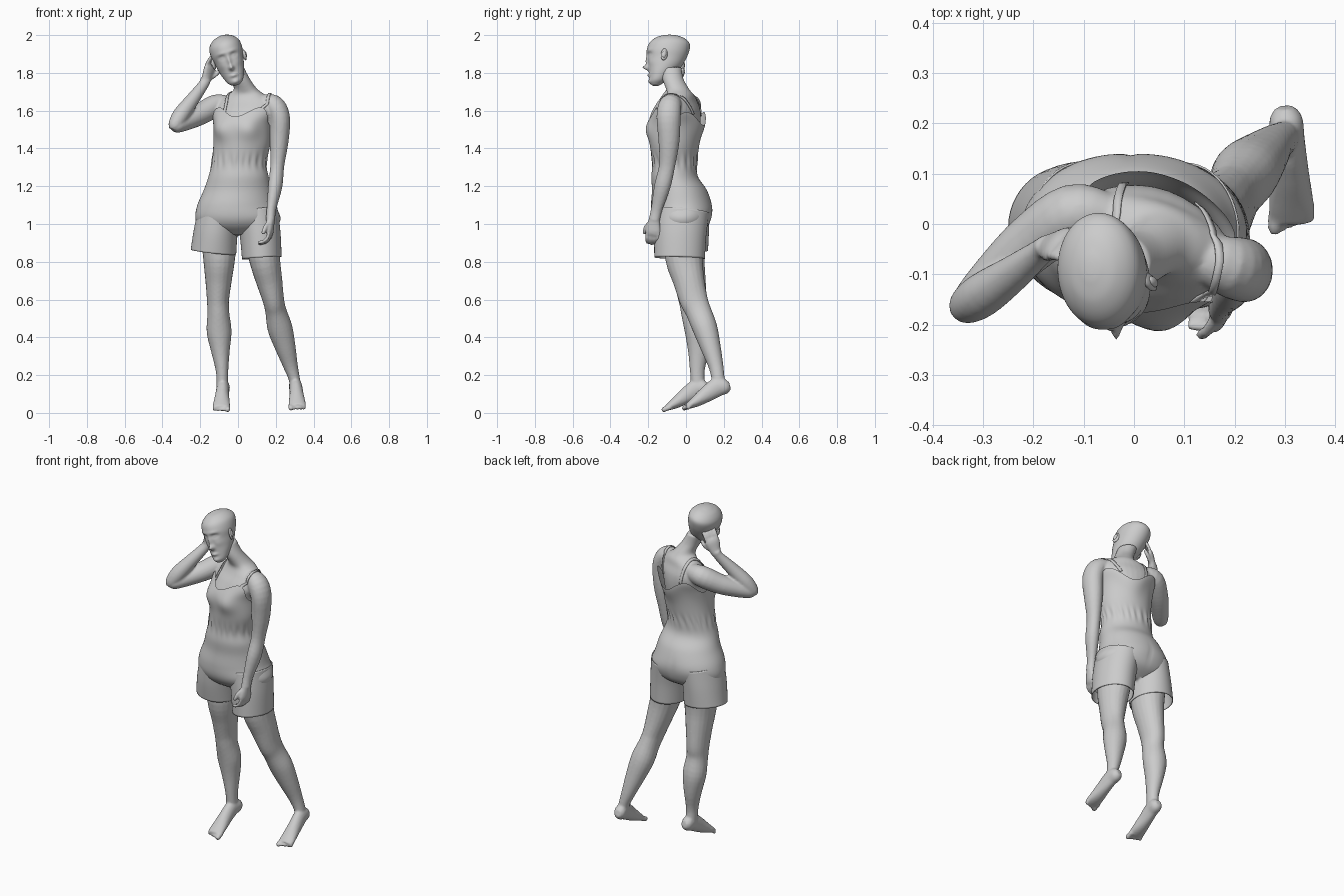
import bpy, bmesh
from math import sin, cos, pi, exp, radians
from mathutils import Vector, Matrix
from mathutils.bvhtree import BVHTree


def spline(rows, k=4):
    """Catmull-Rom through rows of equal length."""
    p = [rows[0]] + list(rows) + [rows[-1]]
    out = []
    for i in range(1, len(p) - 2):
        for j in range(k):
            t = j / k
            out.append([0.5 * (2 * b + (c - a) * t + (2 * a - 5 * b + 4 * c - d) * t * t
                               + (3 * b - a - 3 * c + d) * t ** 3)
                        for a, b, c, d in zip(*p[i - 1:i + 3])])
    return out + [list(rows[-1])]


def skin_rings(bm, rings, cap=True):
    vs = [[bm.verts.new(p) for p in r] for r in rings]
    n = len(vs[0])
    for a, b in zip(vs, vs[1:]):
        for i in range(n):
            bm.faces.new((a[i], a[(i + 1) % n], b[(i + 1) % n], b[i]))
    if cap:
        bm.faces.new(vs[0])
        bm.faces.new(vs[-1])


def loft(bm, rows, ref=(1, 0, 0), sides=20, k=4, flat=False, cap=True):
    """Rows are x, y, z, half width along ref, half depth."""
    pts, rings = spline(rows, k), []
    for i, r in enumerate(pts):
        t = Vector(pts[min(i + 1, len(pts) - 1)][:3]) - Vector(pts[max(i - 1, 0)][:3])
        t = Vector((0, 0, 1)) if flat else t.normalized()
        u = Vector(ref)
        u = (u - t * u.dot(t)).normalized()
        v = t.cross(u)
        rings.append([Vector(r[:3]) + u * r[3] * cos(2 * pi * s / sides)
                      + v * r[4] * sin(2 * pi * s / sides) for s in range(sides)])
    skin_rings(bm, rings, cap)


def tube(bm, pts, r, ref=(1, 0, 0)):
    """Finger or toe with a rounded tip."""
    tip = pts[-1] + (pts[-1] - pts[-2]).normalized() * r * 0.7
    loft(bm, [(*p, r, r) for p in pts] + [(*tip, r * 0.4, r * 0.4)], ref, 10, 2)


def finish(bm, name):
    bmesh.ops.recalc_face_normals(bm, faces=bm.faces)
    me = bpy.data.meshes.new(name)
    bm.to_mesh(me)
    bm.free()
    for f in me.polygons:
        f.use_smooth = True
    ob = bpy.data.objects.new(name, me)
    bpy.context.collection.objects.link(ob)
    return ob


# trunk sections: z, centre x, centre y, half width, half depth, twist
TRUNK = spline([(.94, 0, -.02, .09, .06, 0), (.98, 0, -.02, .19, .12, 0), (1.03, 0, -.024, .218, .148, 0),
                (1.10, -.008, -.025, .2, .153, 0), (1.18, 0, -.035, .174, .138, -2),
                (1.25, .003, -.06, .153, .116, -6), (1.32, .005, -.06, .139, .11, -10),
                (1.42, .02, -.06, .145, .121, -16), (1.53, .024, -.053, .15, .13, -20),
                (1.60, .035, -.04, .17, .112, -20), (1.65, .043, -.032, .155, .085, -20),
                (1.685, .045, -.03, .105, .072, -18), (1.715, .04, -.045, .066, .065, -10),
                (1.77, .01, -.07, .056, .06, 0), (1.83, -.02, -.08, .055, .06, 0)], 5)


def trunk_point(z, a, off):
    for p, q in zip(TRUNK, TRUNK[1:]):
        if z <= q[0]:
            break
    t = (z - p[0]) / (q[0] - p[0])
    _, cx, cy, rx, ry, tw = [m + (n - m) * t for m, n in zip(p, q)]
    v = Matrix.Rotation(radians(tw), 3, 'Z') @ Vector(((rx + off) * cos(a), (ry + off) * sin(a), 0))
    return v + Vector((cx, cy, z))


def angles(n):
    return [2 * pi * i / n for i in range(n)]


# body: neck and trunk, limbs, hands and feet fused by a voxel remesh
body = bmesh.new()
skin_rings(body, [[trunk_point(r[0], a, -.004) for a in angles(32)] for r in TRUNK])
loft(body, [(.12, -.06, 1.635, .045, .045), (.185, -.083, 1.63, .056, .06), (.22, -.092, 1.565, .055, .064),
            (.218, -.09, 1.44, .05, .056), (.208, -.1, 1.31, .037, .043), (.197, -.125, 1.2, .037, .044),
            (.177, -.155, 1.08, .025, .031), (.172, -.168, 1.02, .025, .03)], ref=(.7, 0, .7))
loft(body, [(-.05, .015, 1.635, .045, .045), (-.12, .02, 1.625, .06, .06), (-.2, -.035, 1.58, .056, .058),
            (-.27, -.1, 1.545, .048, .05), (-.325, -.157, 1.52, .038, .04), (-.345, -.175, 1.512, .022, .022)],
     ref=(0, 0, 1))
loft(body, [(-.345, -.168, 1.5, .022, .022), (-.333, -.162, 1.525, .037, .037), (-.3, -.14, 1.58, .044, .044),
            (-.24, -.098, 1.66, .036, .036), (-.185, -.055, 1.735, .025, .028), (-.17, -.045, 1.765, .025, .028)],
     ref=(0, 1, 0))
loft(body, [(-.1, 0, .98, .1, .11), (-.1, 0, .82, .085, .1), (-.103, .02, .7, .07, .085),
            (-.106, .035, .6, .059, .075), (-.104, .04, .53, .058, .066), (-.1, .06, .43, .066, .066),
            (-.093, .065, .33, .05, .055), (-.085, .06, .23, .034, .04), (-.083, .062, .17, .031, .037),
            (-.082, .068, .11, .032, .042)])
loft(body, [(.12, -.01, .98, .1, .11), (.14, -.01, .82, .083, .1), (.165, .015, .7, .07, .083),
            (.187, .04, .6, .057, .075), (.2, .065, .54, .056, .068), (.222, .1, .45, .066, .066),
            (.25, .13, .35, .055, .054), (.278, .158, .25, .039, .04), (.298, .17, .18, .03, .035),
            (.303, .173, .13, .031, .04)])


def hand(w, d, s, n, curl):
    w, d, s, n = Vector(w), Vector(d).normalized(), Vector(s), Vector(n)
    s = (s - d * s.dot(d)).normalized()
    n = (n - d * n.dot(d) - s * n.dot(s)).normalized()
    at = lambda x, y, z=0: w + d * x + s * y + n * z
    loft(body, [(*at(-.01, 0), .026, .022), (*at(.03, 0), .036, .02), (*at(.065, 0), .042, .018),
                (*at(.085, 0), .036, .012)], ref=s)
    for i in range(4):
        p = [at(.078, .031 - .021 * i)]
        for j in range(3):
            c = curl * (j + .4)
            p.append(p[-1] + (d * cos(c) + n * sin(c)) * (.026, .028, .026, .021)[i])
        tube(body, p, .0095, s)
    tube(body, [at(.02, .024, .008), at(.05, .046, .018), at(.08, .05, .026)], .011, n)


hand((.173, -.168, 1.025), (-.06, -.1, -1), (-.2, -1, 0), (-1, .2, 0), .55)
hand((-.17, -.045, 1.76), (.3, .08, .95), (.65, .75, 0), (.7, -.6, 0), .3)


def foot(ox, oy, oz, m):
    P = lambda x, y, z: Vector((ox + m * x, oy + y, oz + z))
    rows = [(-.006, .232, .145, .018, .02), (-.004, .21, .14, .033, .04), (0, .165, .135, .034, .05),
            (.004, .11, .1, .037, .043), (.006, .06, .066, .043, .032), (.008, .025, .045, .046, .022),
            (.008, .003, .034, .042, .014)]
    loft(body, [(*P(*r[:3]), *r[3:]) for r in rows])
    for i in range(5):
        x = -.026 + .0175 * i
        r = .014 if i == 0 else .0095
        tube(body, [P(x, .025, .038), P(x, .003 + .003 * i, .031), P(x, -.012 + .006 * i, .024)], r)


foot(.306, 0, 0, 1)
foot(-.08, -.108, -.008, -1)
body = finish(body, "body")
rm = body.modifiers.new("fuse", 'REMESH')
rm.mode, rm.voxel_size, rm.use_smooth_shade = 'VOXEL', .0065, True
sm = body.modifiers.new("soften", 'SMOOTH')
sm.factor, sm.iterations = .5, 3

# head: lofted skull, face modelled with soft bumps, ears
head = bmesh.new()
skull = [(-.137, -.088, -.05, .016), (-.118, -.1, -.02, .04), (-.08, -.104, .02, .058), (-.04, -.108, .06, .07),
         (0, -.112, .085, .078), (.04, -.118, .103, .086), (.08, -.112, .112, .085), (.105, -.095, .1, .073),
         (.125, -.065, .07, .05), (.135, -.03, .035, .024), (.138, -.01, .015, .008)]
loft(head, [(0, (f + b) / 2, z, w, (b - f) / 2) for z, f, b, w in skull], sides=72, k=7, flat=True)
BUMPS = [(0, -.04, .012, .013, .028), (0, -.008, .009, .03, .012), (.033, .024, .018, .012, -.013),
         (.033, .022, .010, .007, .007), (.03, .045, .025, .009, .004), (0, -.083, .019, .008, .011),
         (0, -.118, .02, .014, .009), (.045, -.02, .02, .02, .004)]
for v in head.verts:
    if v.co.y < -.02:
        x, z = v.co.x, v.co.z
        for bx, bz, sx, sz, amp in BUMPS:
            for cx in {bx, -bx}:
                v.co.y -= amp * exp(-((x - cx) / sx) ** 2 - ((z - bz) / sz) ** 2)
for s in (-1, 1):
    for rad, dx in ((1, 0), (.6, .006)):
        m = (Matrix.Translation((s * (.084 + dx), -.025, .008)) @ Matrix.Rotation(s * .35, 4, 'Z')
             @ Matrix.Rotation(-.2, 4, 'X') @ Matrix.Diagonal((.009, .019 * rad, .034 * rad, 1)))
        bmesh.ops.create_uvsphere(head, u_segments=16, v_segments=10, radius=1, matrix=m)
head = finish(head, "head")
head.location = (-.047, -.09, 1.866)
head.rotation_euler = (0, radians(-17), 0)

# romper: trunk surface pushed outward, with scooped neckline, bust and waist gathers
romper = bmesh.new()
N, M, rings = 96, 60, []
for j in range(M + 1):
    ring = []
    for a in angles(N):
        front = max(0, -sin(a))
        top = 1.558 - .035 * cos(4 * a) + .045 * front ** 2
        z = .945 + (top - .945) * j / M
        off = .007 + .0035 * sin(22 * a + sin(5 * a)) * exp(-((z - 1.335) / .035) ** 2)
        for c in (-.5, .5):
            off += .02 * exp(-((a - 1.5 * pi - c) / .36) ** 2 - ((z - 1.5) / .055) ** 2)
        off += .018 * max(0, sin(a)) * exp(-((z - top) / .07) ** 2)
        off += .012 * max(0, sin(a)) * exp(-((z - 1.06) / .06) ** 2) * abs(cos(a)) ** .5
        ring.append(trunk_point(z, a, off))
    rings.append(ring)
skin_rings(romper, rings, False)
finish(romper, "romper")

# shorts legs with open hems
for side, rows in (("right", [(-.1, -.015, 1.07, .11, .14), (-.118, -.012, .96, .116, .134),
                              (-.13, -.005, .852, .121, .122)]),
                   ("left", [(.1, -.02, 1.07, .11, .143), (.117, -.03, .95, .108, .138),
                             (.126, -.034, .82, .105, .134)])):
    bm = bmesh.new()
    loft(bm, rows, sides=48, k=8, cap=False)
    finish(bm, side + "_shorts_leg").modifiers.new("cloth", 'SOLIDIFY').thickness = .004

# shoulder straps laid over the body surface
bvh = BVHTree.FromObject(body, bpy.context.evaluated_depsgraph_get())
for side, path in (("left", [(.115, -.19, 1.59), (.15, -.15, 1.65), (.17, -.07, 1.71), (.165, .01, 1.66),
                             (.14, .06, 1.58)]),
                   ("right", [(-.075, -.12, 1.59), (-.06, -.07, 1.65), (-.045, .0, 1.71), (-.03, .07, 1.66),
                              (-.02, .1, 1.57)])):
    bm, prev = bmesh.new(), None
    pts = spline(path, 6)
    for i, p in enumerate(pts):
        loc, nor, *_ = bvh.find_nearest(Vector(p))
        t = Vector(pts[min(i + 1, len(pts) - 1)]) - Vector(pts[max(i - 1, 0)])
        w = nor.cross(t).normalized() * .008
        pair = [bm.verts.new(loc + nor * .006 + w * s) for s in (-1, 1)]
        if prev:
            bm.faces.new((prev[0], prev[1], pair[1], pair[0]))
        prev = pair
    finish(bm, side + "_strap").modifiers.new("cloth", 'SOLIDIFY').thickness = .004
